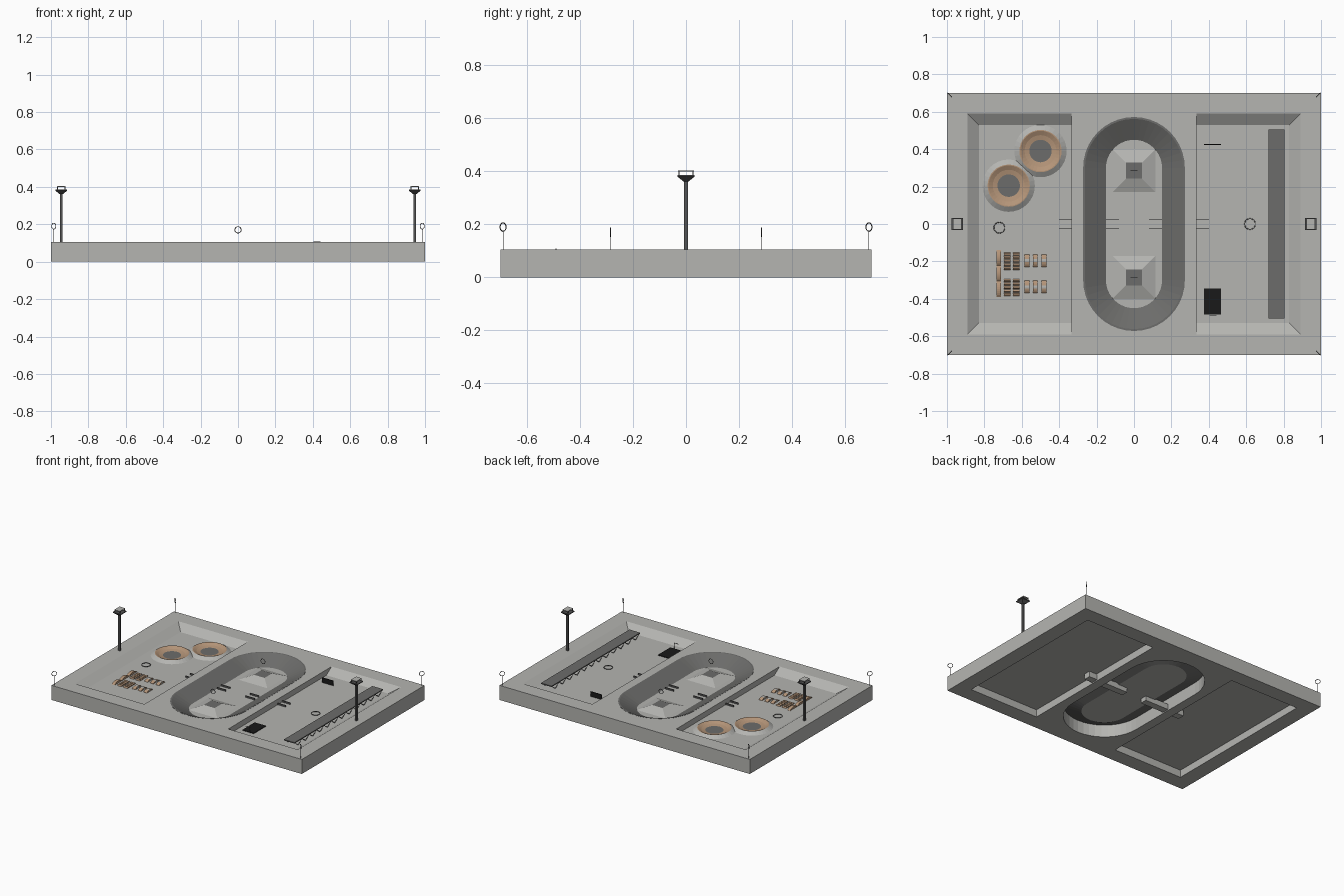
import bpy, bmesh, math
from mathutils import Vector

if "Cube" in bpy.data.objects:
    bpy.data.objects.remove(bpy.data.objects["Cube"])

def mat(name, c):
    m = bpy.data.materials.new(name)
    m.diffuse_color = (*c, 1)
    m.use_nodes = True
    m.node_tree.nodes["Principled BSDF"].inputs["Base Color"].default_value = m.diffuse_color
    return m

CONCRETE = mat("concrete_grey", (0.46, 0.46, 0.44))
DARK = mat("track_grey", (0.15, 0.15, 0.145))
DIRT = mat("dirt_brown", (0.46, 0.30, 0.19))
METAL = mat("dark_metal", (0.09, 0.09, 0.09))
BLACK = mat("black", (0.01, 0.01, 0.01))
FLOOR, TOP = 0.065, 0.105

def finish(name, bm, mats):
    bmesh.ops.recalc_face_normals(bm, faces=bm.faces)
    me = bpy.data.meshes.new(name)
    bm.to_mesh(me)
    bm.free()
    for m in mats:
        me.materials.append(m)
    ob = bpy.data.objects.new(name, me)
    bpy.context.collection.objects.link(ob)
    return ob

def loft(name, rings, mats, ids=None, cap=(True, True), cap_id=0):
    """Skin a list of equal-length rings; ids gives a material per band."""
    bm = bmesh.new()
    vs = [[bm.verts.new(p) for p in r] for r in rings]
    n = len(vs[0])
    for k in range(len(vs) - 1):
        for i in range(n):
            j = (i + 1) % n
            f = bm.faces.new((vs[k][i], vs[k][j], vs[k + 1][j], vs[k + 1][i]))
            f.material_index = ids[k] if ids else 0
    if cap[0]:
        bm.faces.new(vs[0][::-1])
    if cap[1]:
        bm.faces.new(vs[-1]).material_index = cap_id
    return finish(name, bm, mats)

def rect(x0, x1, y0, y1, z):
    return [(x0, y0, z), (x1, y0, z), (x1, y1, z), (x0, y1, z)]

def box(name, x0, x1, y0, y1, z0, z1, m):
    return loft(name, [rect(x0, x1, y0, y1, z0), rect(x0, x1, y0, y1, z1)], [m])

def circle(cx, cy, r, z, n=32):
    return [(cx + r * math.cos(2 * math.pi * i / n), cy + r * math.sin(2 * math.pi * i / n), z) for i in range(n)]

def stadium(r, z, half=0.30, n=20):
    pts = []
    for s in (0, 1):
        for i in range(n + 1):
            a = math.pi * (s + i / n)
            pts.append((r * math.cos(a), (half if s == 0 else -half) + r * math.sin(a), z))
    return pts

def beam(name, a, b, r, m, n=6):
    a, b = Vector(a), Vector(b)
    q = (b - a).to_track_quat('Z', 'Y')
    def ring(c):
        return [c + q @ Vector((r * math.cos(2 * math.pi * i / n), r * math.sin(2 * math.pi * i / n), 0)) for i in range(n)]
    return loft(name, [ring(a), ring(b)], [m])

def hoop(name, loc, rot, r, m, t=0.002):
    bpy.ops.mesh.primitive_torus_add(major_radius=r, minor_radius=t, major_segments=24,
                                     minor_segments=6, location=loc, rotation=rot)
    o = bpy.context.object
    o.name = name
    o.data.materials.append(m)

# main tray: a block with two side pits, hollow undersides and an oval hole
tray = box("tray", -1, 1, -0.7, 0.7, 0, TOP, CONCRETE)
cutters = [loft("oval_cutter", [stadium(0.268, -0.1), stadium(0.268, 0.2)], [CONCRETE])]
for s in (-1, 1):
    xs = sorted((s * 0.335, s * 0.89))
    xf = sorted((s * 0.335, s * 0.83))
    cutters.append(loft("pit_cutter", [rect(*xf, -0.53, 0.53, FLOOR), rect(*xs, -0.59, 0.59, TOP),
                                       rect(*xs, -0.59, 0.59, 0.2)], [CONCRETE]))
    cutters.append(box("under_cutter", *xs, -0.59, 0.59, -0.1, FLOOR - 0.012, CONCRETE))
bpy.context.view_layer.objects.active = tray
for c in cutters:
    c.hide_render = True
    md = tray.modifiers.new("cut", 'BOOLEAN')
    md.operation, md.solver, md.object = 'DIFFERENCE', 'EXACT', c
    bpy.ops.object.modifier_apply(modifier=md.name)
    bpy.data.objects.remove(c)

# banked oval track with flat infield
loft("oval_track", [stadium(0.15, 0.04), stadium(0.272, 0.09), stadium(0.272, TOP + 0.001),
                    stadium(0.262, TOP + 0.001), stadium(0.15, 0.05)],
     [CONCRETE, DARK], ids=[1, 1, 1, 1])

# infield pyramids with dark caps and hoops on stems
def sq(c, h, z):
    return rect(-h, h, c - h, c + h, z)
for s in (-1, 1):
    y = s * 0.285
    loft("pyramid", [sq(y, 0.115, 0.05), sq(y, 0.043, 0.078)], [CONCRETE, DARK], cap_id=1)
    beam("hoop_stem", (0, y, 0.078), (0, y, 0.152), 0.0012, METAL)
    hoop("infield_hoop", (0, y, 0.17), (math.pi / 2, 0, 0), 0.017, METAL)

# corner hoops standing on the diagonals
for sx in (-1, 1):
    for sy in (-1, 1):
        x, y = sx * 0.985, sy * 0.69
        beam("corner_stem", (x, y, TOP), (x, y, 0.174), 0.0012, METAL)
        hoop("corner_hoop", (x, y, 0.19), (math.pi / 2, 0, sx * sy * math.pi / 4), 0.016, METAL)

# floodlight towers
for s in (-1, 1):
    x = s * 0.945
    def lsq(h, z):
        return rect(x - h, x + h, -h, h, z)
    loft("tower_pole", [lsq(0.007, TOP), lsq(0.007, 0.365)], [METAL])
    loft("tower_head", [lsq(0.01, 0.362), lsq(0.032, 0.38), lsq(0.032, 0.386)], [METAL])
    for px in (-1, 1):
        for py in (-1, 1):
            cx, cy = x + px * 0.02, py * 0.027
            box("lamp_post", cx - 0.002, cx + 0.002, cy - 0.002, cy + 0.002, 0.386, 0.403, METAL)
    box("lamp_top", x - 0.022, x + 0.022, -0.03, 0.03, 0.400, 0.404, CONCRETE)

# figure-eight dirt bowls
for cx, cy in ((-0.50, 0.39), (-0.67, 0.205)):
    loft("dirt_bowl", [circle(cx, cy, 0.14, FLOOR), circle(cx, cy, 0.113, 0.083), circle(cx, cy, 0.108, 0.083),
                       circle(cx, cy, 0.085, 0.072), circle(cx, cy, 0.06, 0.0665)],
         [CONCRETE, DIRT, DARK], ids=[0, 1, 1, 1], cap=(False, True), cap_id=2)

# dirt jumps: a wavy beam, two columns of humps, three columns of tabletops
def hump(name, x0, x1, y0, y1, h, ids=None):
    n = 8
    rings = []
    for i in range(n + 1):
        t = i / n
        z = FLOOR + 0.001 + h * math.sin(math.pi * t) ** 0.7 if 0 < t < 1 else FLOOR + 0.001
        y = y0 + (y1 - y0) * t
        rings.append([(x0, y, FLOOR), (x1, y, FLOOR), (x1, y, z), (x0, y, z)])
    loft(name, rings, [DIRT, CONCRETE], ids)
for k in range(3):
    y0 = -0.39 + k * 0.084
    hump("wavy_beam", -0.735, -0.712, y0, y0 + 0.084, 0.014)
for ya, yb in ((-0.245, -0.15), (-0.385, -0.29)):
    for x in (-0.677, -0.629):
        for k in range(5):
            y = ya + (yb - ya) * k / 5
            hump("small_hump", x - 0.017, x + 0.017, y, y + 0.016, 0.008)
    for x in (-0.573, -0.528, -0.482):
        hump("tabletop_jump", x - 0.013, x + 0.013, ya + 0.015, yb - 0.012, 0.012, [0, 0, 0, 1, 1, 0, 0, 0])

# flat hoops in the pits
hoop("left_flat_hoop", (-0.72, -0.02, FLOOR + 0.004), (0, 0, 0), 0.029, METAL)
hoop("right_flat_hoop", (0.62, 0, FLOOR + 0.004), (0, 0, 0), 0.029, METAL)

# long raised deck on the right with lattice supports
box("long_deck", 0.72, 0.805, -0.505, 0.505, 0.093, 0.10, DARK)
N = 24
for k in range(N):
    y0, y1 = -0.5 + k / N, -0.5 + (k + 1) / N
    za, zb = (FLOOR, 0.094) if k % 2 else (0.094, FLOOR)
    for x in (0.723, 0.802):
        beam("lattice_strut", (x, y0, za), (x, y1, zb), 0.002, METAL, 4)

# black mats: one flat, one upright panel opposite
box("black_mat", 0.375, 0.465, -0.485, -0.345, FLOOR, 0.07, BLACK)
beam("mat_rail", (0.405, -0.49, 0.107), (0.44, -0.49, 0.107), 0.002, METAL)
for x in (0.407, 0.438):
    beam("mat_rail_post", (x, -0.49, FLOOR), (x, -0.49, 0.107), 0.0015, METAL)
box("black_panel", 0.375, 0.465, 0.422, 0.428, FLOOR, 0.1, BLACK)

# tunnel under the track, with rails at each mouth
for s in (-1, 1):
    box("tunnel", *sorted((s * 0.08, s * 0.40)), -0.025, 0.025, 0.008, 0.048, CONCRETE)
    for a, b, z in ((0.335, 0.40, FLOOR), (0.08, 0.15, 0.05)):
        for y in (-0.025, 0.025):
            box("tunnel_rail", *sorted((s * a, s * b)), y - 0.002, y + 0.002, z, z + 0.012, METAL)
